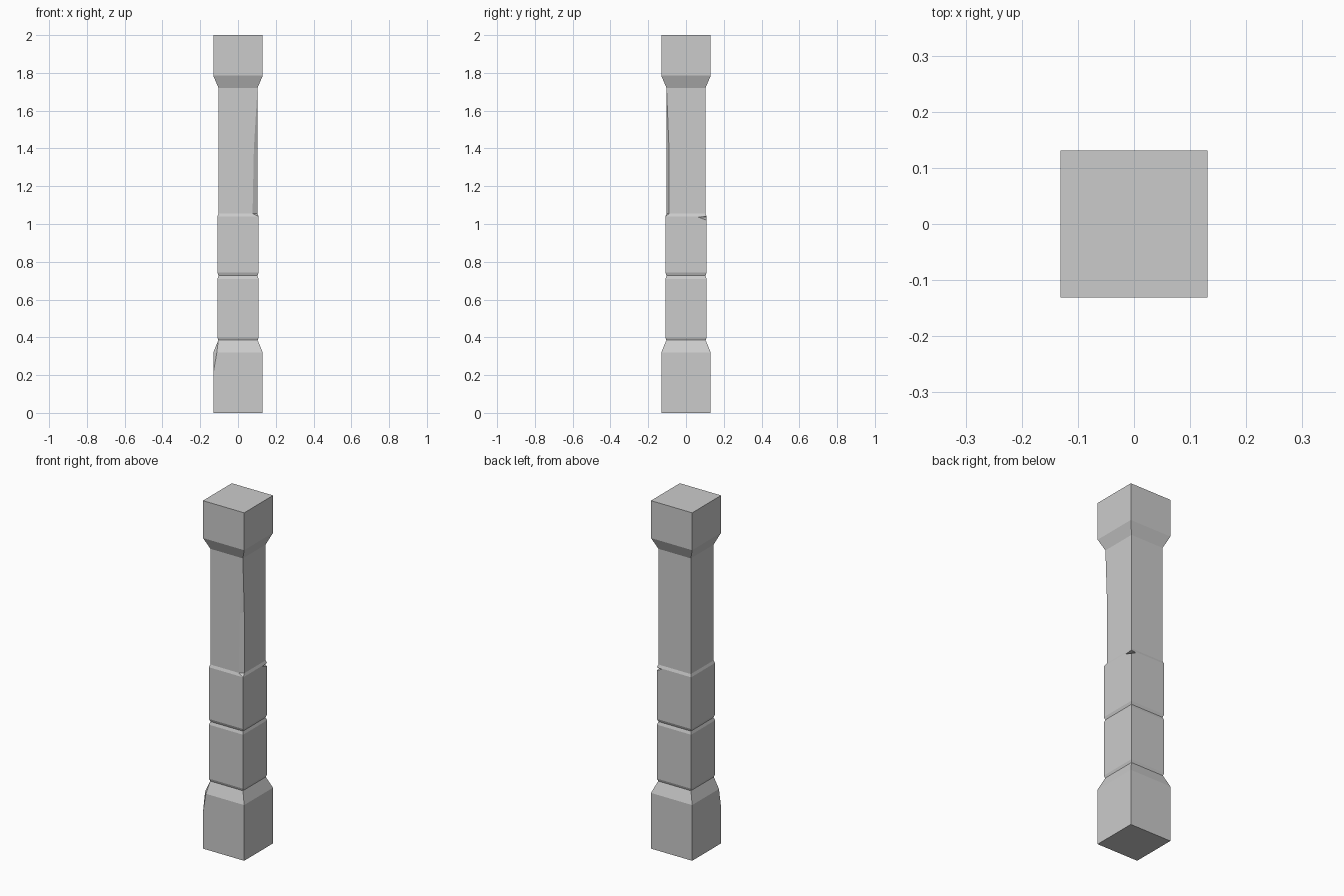
import bpy
import bmesh

cube = bpy.data.objects.get("Cube")
if cube:
    bpy.data.objects.remove(cube, do_unlink=True)

# Stone colour
stone = bpy.data.materials.new("grey stone")
stone.use_nodes = True
grey = (0.6, 0.6, 0.6, 1)
stone.diffuse_color = grey
stone.node_tree.nodes["Principled BSDF"].inputs["Base Color"].default_value = grey

# Corners in counter-clockwise order, as signs of x and y
BACK_LEFT, BACK_RIGHT, FRONT_RIGHT, FRONT_LEFT = (1, 1), (-1, 1), (-1, -1), (1, -1)
CORNERS = (BACK_LEFT, BACK_RIGHT, FRONT_RIGHT, FRONT_LEFT)

BASE, COLLAR, SHAFT = 0.131, 0.109, 0.103

# Square sections from the ground up: height, half width, chipped corners
SECTIONS = [
    # plinth with a worn corner
    (0.0, BASE, {}),
    (0.21, BASE, {}),
    (0.32, BASE, {FRONT_RIGHT: (0.019, 0.019)}),
    (0.385, 0.104, {}),
    # two blocks with a groove between them
    (0.40, COLLAR, {}),
    (0.71, COLLAR, {}),
    (0.727, SHAFT, {}),
    (0.743, COLLAR, {}),
    # small nick at the upper rim
    (1.02, COLLAR, {}),
    (1.036, COLLAR, {BACK_LEFT: (0.03, 0.043)}),
    (1.04, COLLAR, {}),
    # shaft with a long chip
    (1.055, SHAFT, {FRONT_LEFT: (0.026, 0.014)}),
    (1.40, SHAFT, {FRONT_LEFT: (0.019, 0.013)}),
    (1.72, SHAFT, {}),
    # capital
    (1.785, BASE, {}),
    (2.0, BASE, {}),
]


def section(bm, z, r, chips):
    """Square ring with two points per corner, spread apart where chipped."""
    ring = []
    for corner in CORNERS:
        sx, sy = corner
        dx, dy = chips.get(corner, (0, 0))
        pair = [(sx * r, sy * (r - dy), z), (sx * (r - dx), sy * r, z)]
        if sx * sy < 0:
            pair.reverse()
        ring += [bm.verts.new(p) for p in pair]
    return ring


# Loft the sections and close both ends
bm = bmesh.new()
rings = [section(bm, *s) for s in SECTIONS]
for low, high in zip(rings, rings[1:]):
    for i in range(len(low)):
        j = (i + 1) % len(low)
        bm.faces.new((low[i], low[j], high[j], high[i]))
bm.faces.new(rings[0][::-1])
bm.faces.new(rings[-1])
bmesh.ops.remove_doubles(bm, verts=bm.verts[:], dist=0.0005)
bmesh.ops.recalc_face_normals(bm, faces=bm.faces[:])

mesh = bpy.data.meshes.new("stone_pillar")
bm.to_mesh(mesh)
bm.free()
mesh.materials.append(stone)
pillar = bpy.data.objects.new("stone_pillar", mesh)
bpy.context.collection.objects.link(pillar)
